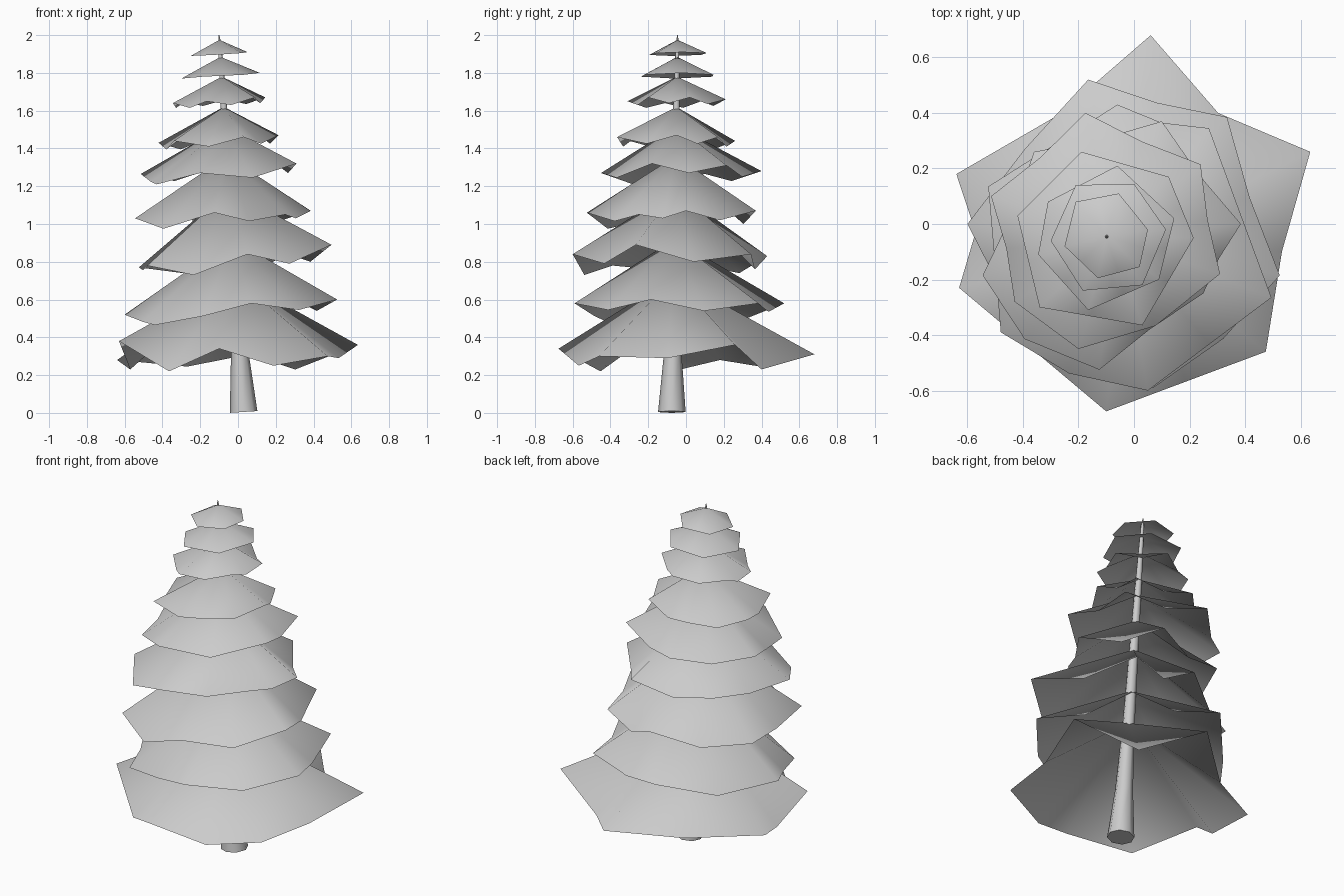
import bpy, bmesh, math
from mathutils import Vector

cube = bpy.data.objects.get("Cube")
if cube:
    bpy.data.objects.remove(cube)

grey = bpy.data.materials.new("plain grey")
grey.use_nodes = True
grey.diffuse_color = (0.6, 0.6, 0.6, 1)
grey.node_tree.nodes["Principled BSDF"].inputs["Base Color"].default_value = grey.diffuse_color

BASE, TOP = Vector((0.03, -0.075, 0)), Vector((-0.1, -0.045, 2))


def axis(z):
    """Point on the leaning trunk line at height z."""
    return BASE.lerp(TOP, z / 2)


def finish(bm, name, angle):
    mesh = bpy.data.meshes.new(name)
    bm.to_mesh(mesh)
    bm.free()
    obj = bpy.data.objects.new(name, mesh)
    bpy.context.collection.objects.link(obj)
    mesh.materials.append(grey)
    bpy.ops.object.select_all(action="DESELECT")
    obj.select_set(True)
    bpy.context.view_layer.objects.active = obj
    bpy.ops.object.shade_smooth_by_angle(angle=math.radians(angle))


def branch_tier(name, apex_z, tips, drops=(0,) * 6, pulls=(1,) * 6):
    """Open skirt: counter-clockwise branch tips, each followed by a lower dip."""
    bm = bmesh.new()
    ring = []
    for i, (tip, drop, pull) in enumerate(zip(tips, drops, pulls)):
        here, after = Vector(tip), Vector(tips[(i + 1) % len(tips)])
        middle = (here + after) / 2
        dip = axis(middle.z).lerp(middle, pull)
        dip.z -= drop
        ring += [bm.verts.new(here), bm.verts.new(dip)]
    apex = bm.verts.new(axis(apex_z))
    for i, v in enumerate(ring):
        bm.faces.new((apex, v, ring[(i + 1) % len(ring)]))
    finish(bm, name, 180)


# Trunk: flared foot, slim stem, pointed tip
bm = bmesh.new()
SIDES = 8
rings = []
for z, r in ((0.005, 0.073), (0.3, 0.048), (0.7, 0.033), (1.6, 0.018), (1.95, 0.009), (2.0, 0.002)):
    c = axis(z)
    rings.append([bm.verts.new(c + Vector((r * math.cos(a), r * math.sin(a), 0.065 * r * math.cos(a))))
                  for a in (math.tau * k / SIDES for k in range(SIDES))])
for low, high in zip(rings, rings[1:]):
    for k in range(SIDES):
        n = (k + 1) % SIDES
        bm.faces.new((low[k], low[n], high[n], high[k]))
bm.faces.new(rings[0][::-1])
bm.faces.new(rings[-1])
finish(bm, "trunk", 50)

# Branch tiers from the ground up
branch_tier("branches_lowest", 0.72,
            [(.635, .26, .36), (.06, .68, .31), (-.64, .18, .28),
             (-.63, -.23, .38), (-.1, -.675, .34), (.475, -.46, .3)],
            (.105, .05, .1, .14, .07, .04), (.87, .93, .9, 1, 1, .96))
branch_tier("branches_second", 0.92,
            [(.335, .385, .58), (-.165, .52, .58), (-.6, 0, .52),
             (-.44, -.38, .465), (.07, -.59, .58), (.525, -.185, .6)],
            (.045, .07, .01, .01, .045, .05), (.97, 1.03, .97, 1, 1.08, .97))
branch_tier("branches_third", 1.18,
            [(.27, .345, .84), (-.06, .43, .83), (-.525, .135, .77),
             (-.48, -.39, .78), (.05, -.6, .84), (.495, -.265, .89)],
            (.075, .06, .02, .08, .075, .065), (.95, 1, 1, 1.1, 1, 1))
branch_tier("branches_fourth", 1.36,
            [(.385, 0, 1.07), (.1, .37, 1.07), (-.36, .26, 1.04),
             (-.545, -.185, 1.03), (-.125, -.525, 1.06), (.25, -.25, 1.05)],
            (.05, .055, .03, .07, .04, .03), (.97, .97, .97, 1.2, .97, .97))
branch_tier("branches_fifth", 1.52,
            [(.24, .215, 1.31), (-.175, .4, 1.28), (-.515, .1, 1.265),
             (-.43, -.28, 1.21), (-.2, -.45, 1.27), (.31, -.18, 1.32)],
            (.045, .045, .015, 0, .05, .045), (.97, .97, .97, 1, 1.2, .97))
branch_tier("branches_sixth", 1.62,
            [(.125, .17, 1.46), (-.19, .26, 1.44), (-.42, .03, 1.43),
             (-.34, -.3, 1.44), (.03, -.365, 1.46), (.215, -.05, 1.47)],
            (.04,) * 6)
branch_tier("branches_seventh", 1.78,
            [(.145, .02, 1.67), (-.06, .21, 1.66), (-.31, .08, 1.65),
             (-.345, -.11, 1.64), (-.165, -.31, 1.65), (.09, -.2, 1.67)],
            (.03,) * 6)
branch_tier("branches_eighth", 1.885,
            [(.115, -.02, 1.8), (0, .145, 1.79), (-.21, .14, 1.78),
             (-.3, -.06, 1.77), (-.185, -.24, 1.78), (.03, -.22, 1.79)])
branch_tier("branches_top", 1.975,
            [(.05, -.02, 1.91), (-.055, .11, 1.905), (-.21, .08, 1.895),
             (-.25, -.08, 1.89), (-.13, -.195, 1.895), (.02, -.155, 1.905)])
